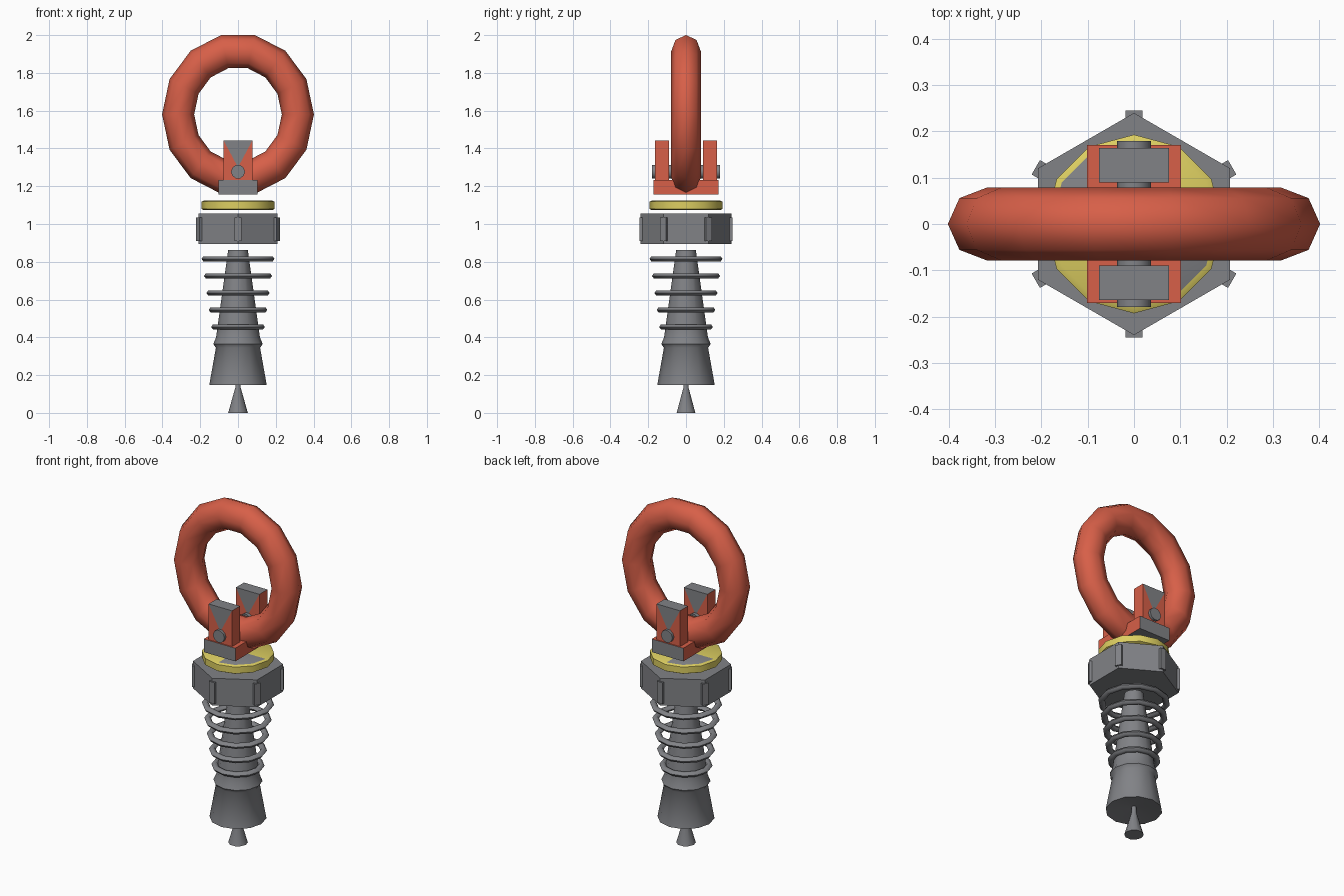
import bpy, bmesh, math
from math import sin, cos, pi

if "Cube" in bpy.data.objects:
    bpy.data.objects.remove(bpy.data.objects["Cube"])


def material(name, rgb):
    m = bpy.data.materials.new(name)
    m.diffuse_color = (*rgb, 1)
    m.use_nodes = True
    m.node_tree.nodes["Principled BSDF"].inputs["Base Color"].default_value = m.diffuse_color
    return m


RED = material("ring red", (0.68, 0.115, 0.065))
GREY = material("steel grey", (0.22, 0.225, 0.24))
YELLOW = material("washer yellow", (0.72, 0.62, 0.12))


def finish(name, bm, mats, angle=40):
    bmesh.ops.recalc_face_normals(bm, faces=bm.faces)
    me = bpy.data.meshes.new(name)
    bm.to_mesh(me)
    bm.free()
    ob = bpy.data.objects.new(name, me)
    bpy.context.collection.objects.link(ob)
    for m in mats:
        me.materials.append(m)
    bpy.ops.object.select_all(action='DESELECT')
    ob.select_set(True)
    bpy.context.view_layer.objects.active = ob
    if angle:
        bpy.ops.object.shade_smooth_by_angle(angle=math.radians(angle))
    return ob


def lathe(bm, profile, n=12, phase=0.0):
    """Closed solid of revolution around z from (radius, z) pairs."""
    rings = [[bm.verts.new((r * cos(phase + 2 * pi * i / n), r * sin(phase + 2 * pi * i / n), z))
              for i in range(n)] for r, z in profile]
    for a, b in zip(rings, rings[1:]):
        for i in range(n):
            j = (i + 1) % n
            bm.faces.new((a[i], a[j], b[j], b[i]))
    bm.faces.new(rings[0])
    bm.faces.new(rings[-1])
    return rings


def torus(name, mat, point, n, m):
    """Grid closed in both directions; point(u, v) gives positions."""
    bm = bmesh.new()
    g = [[bm.verts.new(point(2 * pi * i / n, 2 * pi * j / m)) for j in range(m)] for i in range(n)]
    for i in range(n):
        for j in range(m):
            k, l = (i + 1) % n, (j + 1) % m
            bm.faces.new((g[i][j], g[k][j], g[k][l], g[i][l]))
    return finish(name, bm, [mat], 60)


def prism_y(bm, pts, y0, y1):
    """Extrude an (x, z) outline along y, returning end vertices."""
    a = [bm.verts.new((x, y0, z)) for x, z in pts]
    b = [bm.verts.new((x, y1, z)) for x, z in pts]
    for i in range(len(pts)):
        j = (i + 1) % len(pts)
        bm.faces.new((a[i], a[j], b[j], b[i]))
    return a, b


# Lifting ring
torus("lifting_ring", RED, lambda u, v: (
    cos(u) * (0.317 + 0.085 * cos(v)), 0.079 * sin(v),
    1.58 + sin(u) * (0.341 + 0.09 * cos(v))), 14, 8)

# Swivel base block: red top and flanks, grey ends and underside
bm = bmesh.new()
for end in prism_y(bm, [(-0.102, 1.155), (0.102, 1.155), (0.102, 1.232), (-0.102, 1.232)], -0.171, 0.171):
    bm.faces.new(end)
bmesh.ops.recalc_face_normals(bm, faces=bm.faces)
for f in bm.faces:
    f.material_index = 1 if abs(f.normal.y) > 0.5 or f.normal.z < -0.5 else 0
finish("swivel_base", bm, [RED, GREY], 0)

# Lugs with grey tops and grey triangular panels, plus hinge pins
for side, label in ((-1, "front"), (1, "back")):
    bm = bmesh.new()
    ends = prism_y(bm, [(-0.076, 1.2), (0.076, 1.2), (0.076, 1.442), (-0.076, 1.442)],
                   side * 0.09, side * 0.164)
    for e in ends:
        c = bm.verts.new((0, e[0].co.y, 1.30))
        for i in range(4):
            bm.faces.new((e[i], e[(i + 1) % 4], c))
    for f in bm.faces:
        f.material_index = 1 if f.calc_center_median().z > 1.37 and \
            abs(f.calc_center_median().x) < 0.01 else 0
    finish(label + "_lug", bm, [RED, GREY], 0)

    bm = bmesh.new()
    pin = [(0.037 * cos(2 * pi * i / 10), 1.277 + 0.037 * sin(2 * pi * i / 10)) for i in range(10)]
    for end in prism_y(bm, pin, side * 0.07, side * 0.179):
        bm.faces.new(end)
    finish(label + "_pin", bm, [GREY])

# Washer: yellow with two grey sectors on the upper face
bm = bmesh.new()
lathe(bm, [(0.18, 1.073), (0.193, 1.08), (0.193, 1.118), (0.18, 1.125)])
top = max(bm.faces, key=lambda f: f.calc_center_median().z)
bmesh.ops.poke(bm, faces=[top])
for f in bm.faces:
    c = f.calc_center_median()
    f.material_index = 1 if c.z > 1.124 and c.x * c.y < 0 else 0
finish("washer", bm, [YELLOW, GREY])

# Hex nut with small raised ridges on its corners
bm = bmesh.new()
lathe(bm, [(0.240, 0.895), (0.240, 1.055)], 6, pi / 2)
finish("hex_nut", bm, [GREY], 0)
bm = bmesh.new()
for k in range(6):
    a = pi / 2 + k * pi / 3
    loops = []
    for r, w in ((0.215, 0.018), (0.245, 0.018)):
        loops.append([bm.verts.new((r * cos(a) - s * w * sin(a), r * sin(a) + s * w * cos(a), z))
                      for s, z in ((-1, 0.91), (1, 0.91), (1, 1.035), (-1, 1.035))])
    bm.faces.new(loops[0])
    bm.faces.new(loops[1])
    for i in range(4):
        j = (i + 1) % 4
        bm.faces.new((loops[0][i], loops[0][j], loops[1][j], loops[1][i]))
finish("nut_corner_ridges", bm, [GREY], 0)

# Tapered shaft with collar and flared foot
bm = bmesh.new()
lathe(bm, [(0.016, 0.17), (0.152, 0.148), (0.117, 0.345), (0.131, 0.365), (0.116, 0.40),
           (0.112, 0.43), (0.052, 0.862)], 12, pi / 12 * 0)
finish("tapered_shaft", bm, [GREY], 50)

# Spring coils, narrowing downward
for k in range(5):
    z, r = 0.815 - 0.09 * k, (0.193, 0.180, 0.167, 0.155, 0.142)[k]
    torus("spring_coil", GREY, lambda u, v: (
        cos(u) * (r - 0.018 + 0.018 * cos(v)), sin(u) * (r - 0.018 + 0.018 * cos(v)),
        z + 0.015 * sin(v)), 12, 6)

# Lower tip, a small flared cone
bm = bmesh.new()
lathe(bm, [(0.052, 0.0), (0.014, 0.135), (0.012, 0.18)], 10)
finish("lower_tip", bm, [GREY])
